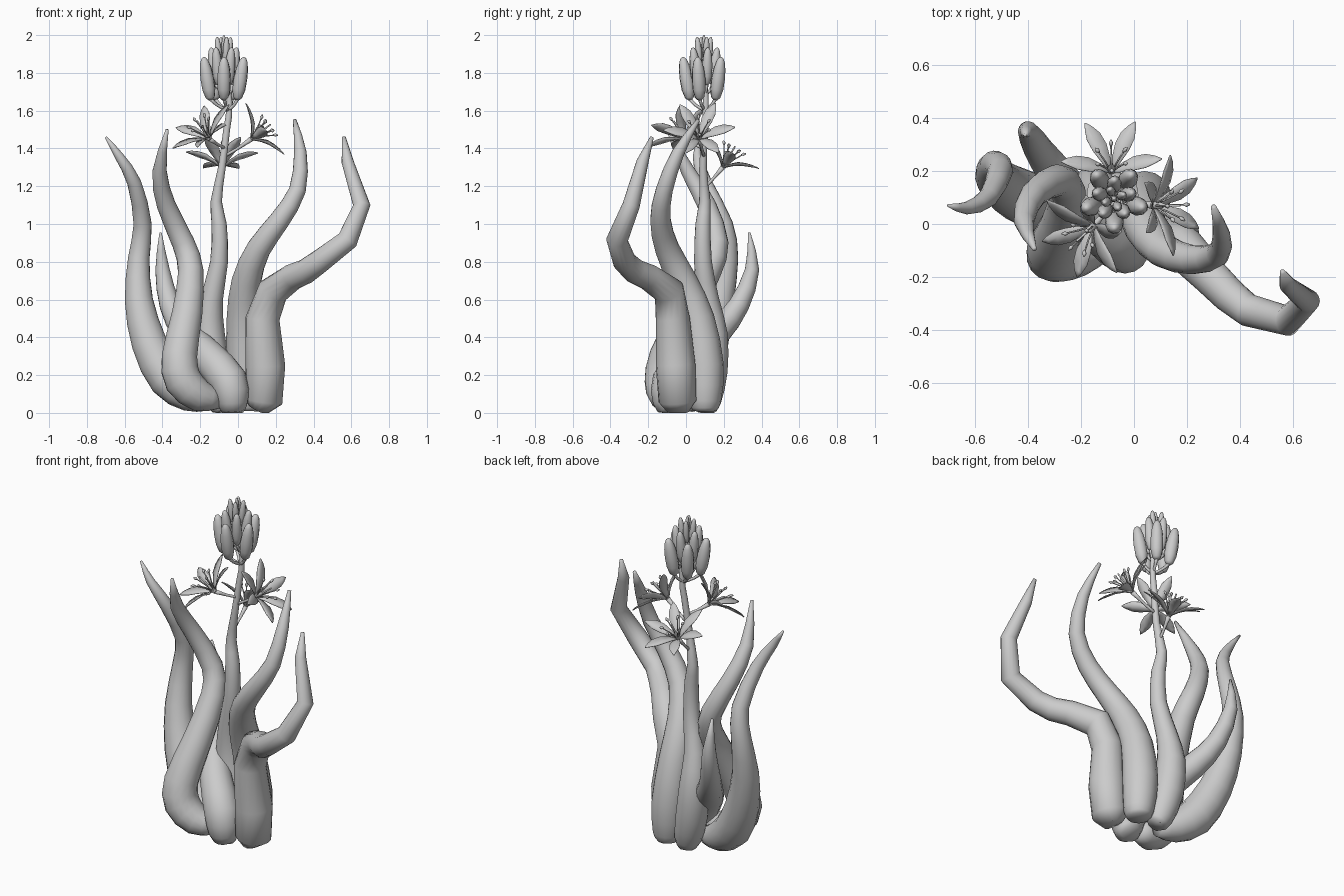
import bpy, bmesh, math
from mathutils import Vector

if "Cube" in bpy.data.objects:
    bpy.data.objects.remove(bpy.data.objects["Cube"])

def finish(bm, name):
    bmesh.ops.recalc_face_normals(bm, faces=bm.faces)
    me = bpy.data.meshes.new(name)
    bm.to_mesh(me)
    bm.free()
    ob = bpy.data.objects.new(name, me)
    bpy.context.collection.objects.link(ob)
    for p in me.polygons:
        p.use_smooth = True
    return ob

def resample(pts, steps):
    # Catmull-Rom through (x, y, z, radius) points
    v = [Vector(p) for p in pts]
    v = [2 * v[0] - v[1]] + v + [2 * v[-1] - v[-2]]
    out = []
    for i in range(1, len(v) - 2):
        a, b, c, d = v[i - 1:i + 3]
        for s in range(steps):
            t = s / steps
            out.append(0.5 * (2 * b + (c - a) * t + (2 * a - 5 * b + 4 * c - d) * t * t
                              + (3 * b - a - 3 * c + d) * t ** 3))
    return out + [v[-2]]

def sweep(bm, pts, sides=14, steps=1):
    # round tapered tube, clamped to the ground
    q = resample(pts, steps)
    pos = [p.to_3d() for p in q]
    n, rings = None, []
    for i, p in enumerate(q):
        t = (pos[min(i + 1, len(q) - 1)] - pos[max(i - 1, 0)]).normalized()
        n = n or t.orthogonal()
        n = (n - t * n.dot(t)).normalized()
        b = t.cross(n)
        ring = []
        for k in range(sides):
            a = 2 * math.pi * k / sides
            c = pos[i] + (n * math.cos(a) + b * math.sin(a)) * max(p[3], 0.002)
            c.z = max(c.z, 0)
            ring.append(bm.verts.new(c))
        rings.append(ring)
    for r, s in zip(rings, rings[1:]):
        for k in range(sides):
            j = (k + 1) % sides
            bm.faces.new((r[k], r[j], s[j], s[k]))
    bm.faces.new(rings[0])
    bm.faces.new(rings[-1])

def tube(name, pts, steps=2):
    bm = bmesh.new()
    sweep(bm, pts, 16, steps)
    return finish(bm, name)

# Succulent leaves: x, y, z, radius
tube("leaf_far_right", [(.11, -.04, .012, .06), (.135, -.045, .06, .1), (.145, -.055, .25, .105), (.13, -.07, .5, .09),
     (.185, -.09, .645, .083), (.29, -.2, .72, .07), (.36, -.27, .75, .066), (.43, -.325, .8, .062),
     (.58, -.365, .915, .057), (.655, -.29, 1.1, .046), (.58, -.23, 1.33, .032), (.56, -.18, 1.46, .01)], 1)
tube("leaf_right", [(.05, .1, .01, .06), (.05, .1, .06, .085), (.04, .1, .25, .1), (.03, .06, .5, .09),
     (.045, -.02, .7, .078), (.11, -.1, .87, .065), (.22, -.135, 1.02, .055), (.315, -.115, 1.18, .045),
     (.33, -.04, 1.38, .033), (.30, .065, 1.55, .01)])
tube("leaf_front_left", [(-.1, -.08, .07, .05), (-.2, -.11, .09, .085), (-.29, -.12, .17, .1), (-.31, -.1, .3, .095),
     (-.27, .0, .52, .082), (-.25, .12, .75, .068), (-.29, .165, .9, .06), (-.38, .11, 1.1, .05),
     (-.415, .01, 1.28, .038), (-.375, -.095, 1.5, .008)])
tube("leaf_short_back", [(-.03, -.07, .01, .06), (-.03, -.09, .06, .085), (-.05, -.08, .17, .1), (-.16, .02, .3, .09),
     (-.28, .17, .43, .072), (-.36, .28, .57, .056), (-.4, .35, .76, .038), (-.41, .335, .955, .006)])
tube("leaf_far_left", [(-.15, .02, .06, .05), (-.25, .04, .09, .085), (-.37, .08, .18, .105), (-.47, .13, .37, .095),
     (-.525, .18, .6, .075), (-.525, .22, .82, .057), (-.505, .2, 1.0, .048), (-.55, .1, 1.22, .037),
     (-.63, .06, 1.36, .024), (-.7, .07, 1.46, .006)])

# Flower stem
tube("flower_stem", [(-.07, .1, .01, .05), (-.09, .11, .06, .075), (-.13, .13, .22, .09), (-.15, .14, .42, .08),
     (-.14, .115, .6, .06), (-.1, .09, .8, .047), (-.1, .09, 1.0, .04), (-.115, .1, 1.12, .03),
     (-.085, .09, 1.3, .02), (-.06, .1, 1.5, .018), (-.045, .105, 1.65, .015), (-.08, .1, 1.95, .004)])

def flower(name, root, center, axis, turn):
    bm = bmesh.new()
    c, w, root = Vector(center), Vector(axis).normalized(), Vector(root)
    u = Vector((0, 0, 1)).cross(w).normalized()
    v = w.cross(u)
    mid = root.lerp(c, .5) - Vector((0, 0, .004))
    # flower stalk
    sweep(bm, [(*root, .01), (*mid, .008), (*c, .014)], 8, 2)
    for k in range(6):
        a = turn + math.pi * k / 3
        out = u * math.cos(a) + v * math.sin(a)
        side = w.cross(out)
        # cupped thin petal
        rows = []
        for r, h, wd in [(.005, 0, .008), (.04, .03, .019), (.085, .056, .03),
                         (.13, .072, .029), (.165, .084, .016), (.19, .09, .002)]:
            p = c + out * r + w * h
            fold = w * wd * .25
            mids = [p - side * wd + fold, p, p + side * wd + fold]
            rows.append([bm.verts.new(x + w * .002) for x in mids]
                        + [bm.verts.new(x - w * .002) for x in reversed(mids)])
        for r, s in zip(rows, rows[1:]):
            for i in range(6):
                j = (i + 1) % 6
                bm.faces.new((r[i], r[j], s[j], s[i]))
        bm.faces.new(rows[0])
        bm.faces.new(rows[-1])
        # stamen and anther
        a += math.pi / 6
        o2 = u * math.cos(a) + v * math.sin(a)
        e = c + o2 * .06 + w * .115
        sweep(bm, [(*c, .004), (*(c + o2 * .03 + w * .065), .0035), (*e, .003)], 6)
        d = (o2 + w).normalized() * .013
        sweep(bm, [(*(e - d), .003), (*e, .009), (*(e + d), .003)], 6)
    # pistil
    sweep(bm, [(*c, .014), (*(c + w * .03), .015), (*(c + w * .06), .005), (*(c + w * .13), .004)], 8)
    finish(bm, name)

flower("flower_right", (-.07, .095, 1.36), (.07, .07, 1.45), (.8, .0, .6), .05)
flower("flower_left", (-.065, .095, 1.4), (-.15, -.005, 1.45), (-.5, -.45, .72), .05)
flower("flower_back", (-.1, .095, 1.19), (-.085, .195, 1.3), (.0, .5, .86), .03)

# Bud cluster: count, ring radius, centre height, half length, bud radius, stalk start, turn, outward lean
bm = bmesh.new()
for count, R, z, h, r, z0, turn, lean in [(5, .093, 1.77, .115, .036, 1.6, .95, .17),
                                          (5, .058, 1.835, .1, .028, 1.68, .3, .13),
                                          (4, .032, 1.92, .07, .018, 1.8, .4, .1),
                                          (1, .0, 1.95, .05, .012, 1.85, 0, 0)]:
    for k in range(count):
        a = turn + 2 * math.pi * k / count
        o = Vector((math.cos(a), math.sin(a), 0))
        c = Vector((-.075, .095, z)) + o * R
        d = (o * lean + Vector((0, 0, 1))).normalized() * h
        sweep(bm, [(*(c + d * t), r * s) for t, s in
                   [(-1, .3), (-.88, .68), (-.5, .97), (0, 1), (.45, .88), (.8, .62), (.95, .35), (1, .1)]], 10)
        s = Vector((-.055, .1, z0))
        m = s.lerp(c - d, .55) + o * .008
        sweep(bm, [(*s, .009), (*m, .008), (*(c - d * .95), .01)], 8, 2)
finish(bm, "bud_cluster")
